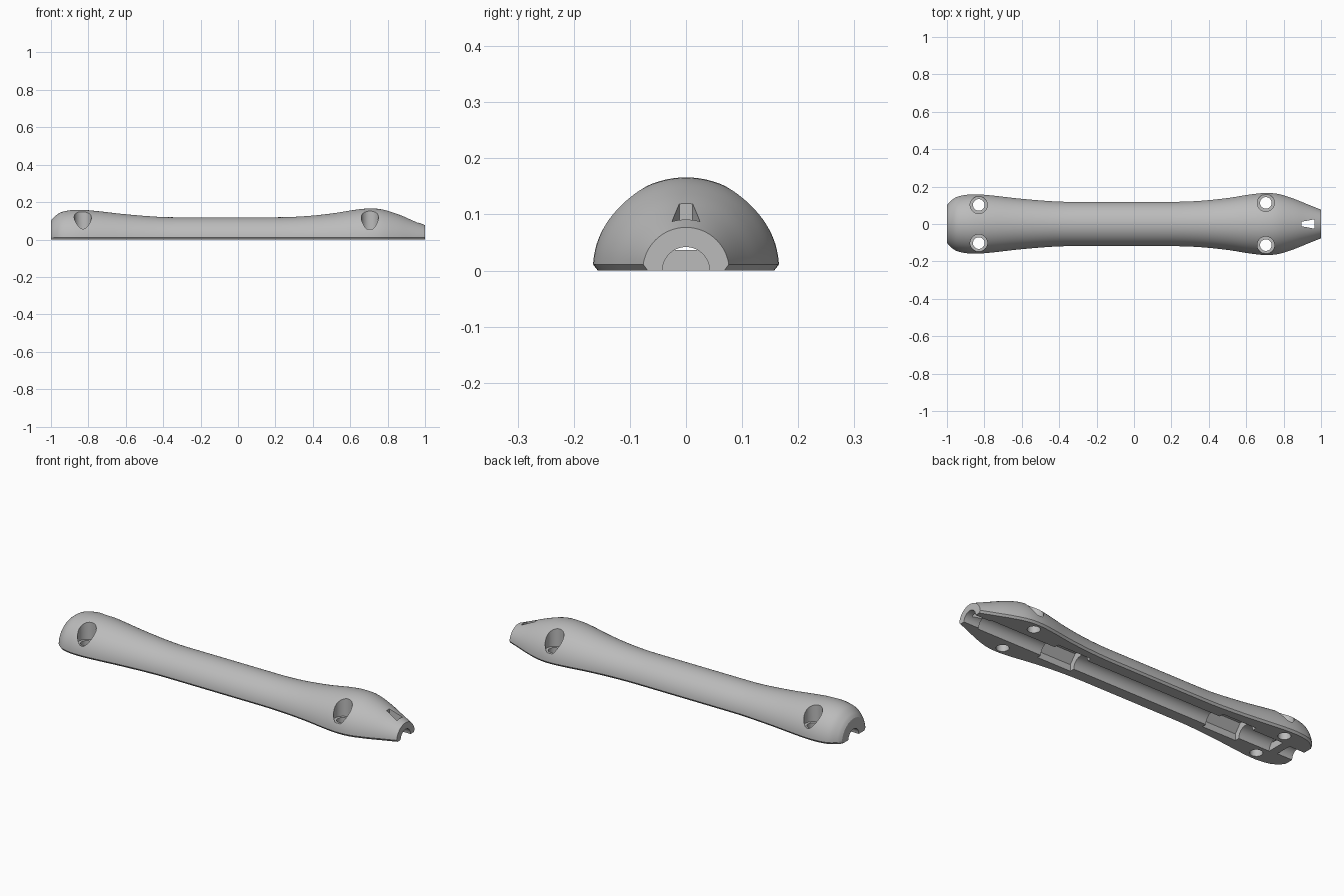
import bpy, bmesh, math
from mathutils import Matrix

if "Cube" in bpy.data.objects:
    bpy.data.objects.remove(bpy.data.objects["Cube"])

grey = bpy.data.materials.new("mid_grey")
grey.diffuse_color = (0.5, 0.5, 0.5, 1)
grey.use_nodes = True
grey.node_tree.nodes["Principled BSDF"].inputs["Base Color"].default_value = grey.diffuse_color

# radius along the handle: (x, r)
PROFILE = [(-1, .10), (-.985, .119), (-.95, .144), (-.9, .156), (-.85, .159),
           (-.78, .155), (-.6, .135), (-.42, .121), (-.3, .119), (.2, .119),
           (.35, .124), (.5, .139), (.62, .158), (.7, .166), (.77, .161),
           (.85, .137), (.93, .105), (1, .077)]


def smooth_profile(pts, steps=5):
    """Cubic interpolation through the profile points."""
    n = len(pts)
    slope = []
    for i in range(n):
        a, b = pts[max(i - 1, 0)], pts[min(i + 1, n - 1)]
        slope.append((b[1] - a[1]) / (b[0] - a[0]))
    slope[0] = 1.6
    slope[8] = slope[9] = 0
    out = []
    for i in range(n - 1):
        (x0, r0), (x1, r1) = pts[i], pts[i + 1]
        h = x1 - x0
        for k in range(steps):
            t = k / steps
            r = ((2*t**3 - 3*t*t + 1) * r0 + (t**3 - 2*t*t + t) * h * slope[i]
                 + (3*t*t - 2*t**3) * r1 + (t**3 - t*t) * h * slope[i + 1])
            out.append((x0 + h * t, r))
    return out + [pts[-1]]


def make_object(name, bm):
    bmesh.ops.recalc_face_normals(bm, faces=bm.faces)
    me = bpy.data.meshes.new(name)
    bm.to_mesh(me)
    bm.free()
    ob = bpy.data.objects.new(name, me)
    bpy.context.collection.objects.link(ob)
    me.materials.append(grey)
    return ob


def loft(name, rings):
    """Closed solid through equal-length rings of points."""
    bm = bmesh.new()
    vs = [[bm.verts.new(p) for p in ring] for ring in rings]
    for a, b in zip(vs, vs[1:]):
        for i in range(len(a)):
            j = (i + 1) % len(a)
            bm.faces.new((a[i], a[j], b[j], b[i]))
    bm.faces.new(vs[0])
    bm.faces.new(vs[-1])
    return make_object(name, bm)


def bore(x0, x1, r):
    """Round channel running along x."""
    ring = [(r * math.cos(a), r * math.sin(a))
            for a in (math.tau * i / 40 for i in range(40))]
    return prism_x(x0, x1, ring)


def prism_x(x0, x1, section):
    return loft("cutter", [[(x, y, z) for y, z in section] for x in (x0, x1)])


def hole(x, y, z0, z1, r):
    """Vertical round hole."""
    bm = bmesh.new()
    bmesh.ops.create_cone(bm, cap_ends=True, segments=40, radius1=r, radius2=r,
                          depth=z1 - z0, matrix=Matrix.Translation((x, y, (z0 + z1) / 2)))
    return make_object("cutter", bm)


# half-round body with a small chamfer along the flat underside
CH = .011
rings = []
for x, r in smooth_profile(PROFILE):
    a0 = math.asin(CH / r)
    arc = [a0 + (math.pi - 2 * a0) * i / 40 for i in range(41)]
    rings.append([(x, r - .009, 0)] + [(x, r * math.cos(a), r * math.sin(a)) for a in arc]
                 + [(x, -r + .009, 0)])
body = loft("handle_half_shell", rings)

cutters = []
# lengthwise channel, with a narrower mouth at the tapered end
cutters += [bore(-.865, .91, .05), bore(.9, 1.05, .042), bore(-1.05, -.91, .044)]
# slim gap over the cross wall near the blunt end
cutters.append(prism_x(-.95, -.84, [(-.028, .037), (.028, .037), (.024, .042), (-.024, .042)]))
# two faceted pockets under the shell
facets = [(-.075, -.05), (.075, -.05), (.075, .035), (.04, .078), (-.04, .078), (-.075, .035)]
for x0 in (-.68, .325):
    cutters.append(prism_x(x0, x0 + .2, facets))
# counterbored screw holes
for x, y in ((-.83, .102), (.705, .113)):
    for s in (-1, 1):
        cutters += [hole(x, s * y, .055, .3, .046), hole(x, s * y, -.1, .2, .031)]
# tapered window near the nose
window = [(.895, -.012), (.965, -.025), (.965, .025), (.895, .012)]
cutters.append(loft("cutter", [[(x, y, z) for x, y in window] for z in (.015, .3)]))

for c in cutters:
    m = body.modifiers.new("cut", 'BOOLEAN')
    m.operation = 'DIFFERENCE'
    m.solver = 'EXACT'
    m.object = c

# apply the cuts and remove the cutters
dg = bpy.context.evaluated_depsgraph_get()
mesh = bpy.data.meshes.new_from_object(body.evaluated_get(dg))
body.modifiers.clear()
body.data = mesh
mesh.materials.clear()
mesh.materials.append(grey)
for p in mesh.polygons:
    p.material_index = 0
for c in cutters:
    bpy.data.objects.remove(c, do_unlink=True)

bpy.context.view_layer.objects.active = body
body.select_set(True)
bpy.ops.object.shade_smooth_by_angle(angle=math.radians(30))
